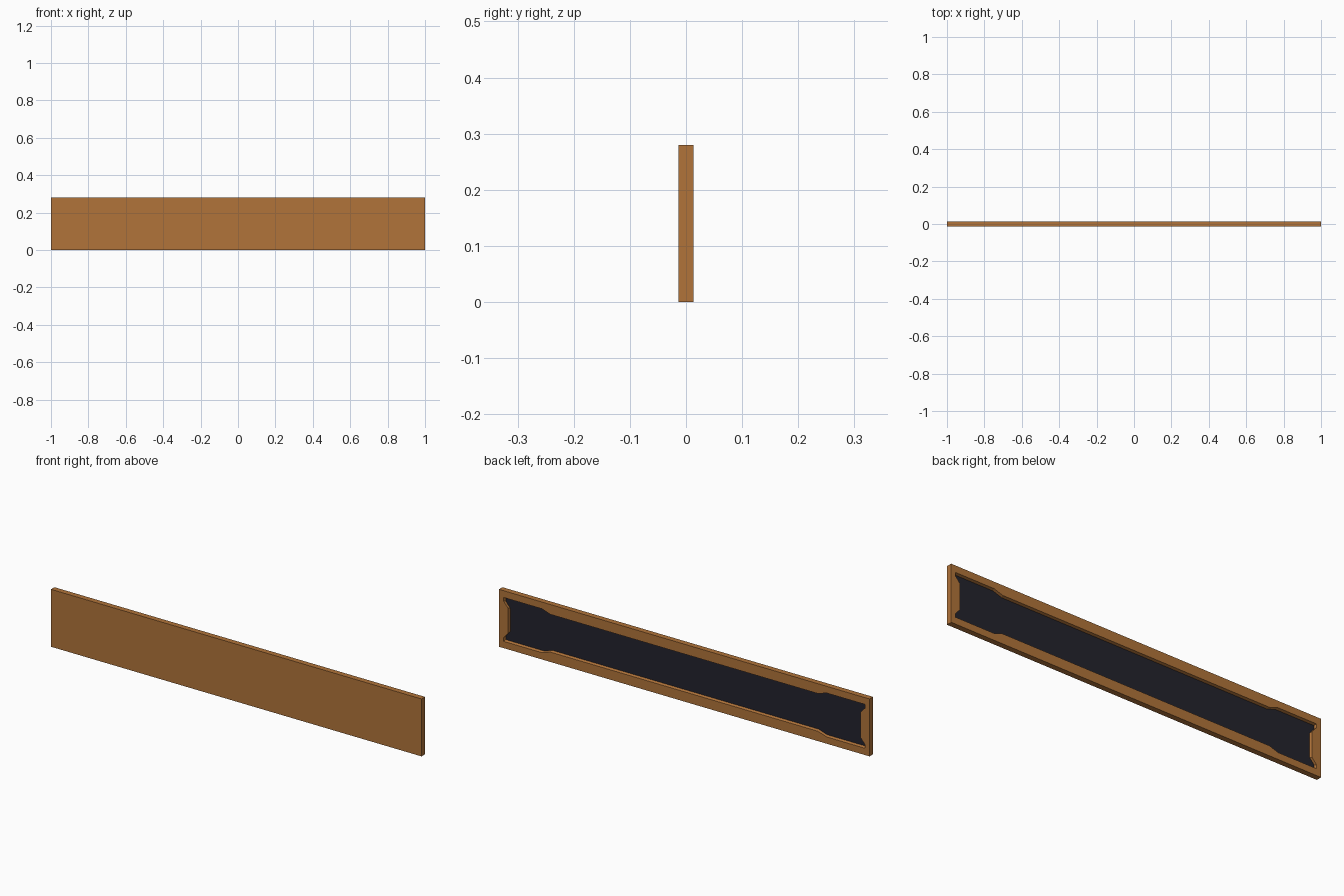
import bpy, bmesh

if "Cube" in bpy.data.objects:
    bpy.data.objects.remove(bpy.data.objects["Cube"])

L, T, H = 1.0, 0.0135, 0.28      # half length, half thickness, height
MID = H / 2
FLOOR_Y = 0.0                    # depth of the recessed panel


def material(name, rgb):
    m = bpy.data.materials.new(name)
    m.diffuse_color = (*rgb, 1)
    m.use_nodes = True
    m.node_tree.nodes["Principled BSDF"].inputs["Base Color"].default_value = m.diffuse_color
    return m


wood = material("warm wood", (0.44, 0.174, 0.042))
dark = material("dark panel", (0.0165, 0.0165, 0.026))

# One quarter of the recess outline (x, height from the centre line)
quarter = [(0.952, 0.062), (0.976, 0.090), (0.976, 0.107), (0.768, 0.107), (0.722, 0.092)]


def outline(inset):
    """Mirror the quarter into the whole closed outline."""
    q = [(x - inset, z - inset) for x, z in quarter]
    half = q + [(-x, z) for x, z in reversed(q)]
    return half + [(-x, -z) for x, z in half]


def ring(bm, pts, y):
    return [bm.verts.new((x, y, MID + z)) for x, z in pts]


def walls(bm, a, b):
    n = len(a)
    for i in range(n):
        j = (i + 1) % n
        bm.faces.new((a[i], a[j], b[j], b[i]))


def make_object(name, bm, mat):
    bmesh.ops.recalc_face_normals(bm, faces=bm.faces)
    me = bpy.data.meshes.new(name)
    bm.to_mesh(me)
    bm.free()
    me.materials.append(mat)
    ob = bpy.data.objects.new(name, me)
    bpy.context.collection.objects.link(ob)
    return ob


# Board: flat front, plain edges, back cut by the shaped recess
bm = bmesh.new()
rect = [(L, MID), (-L, MID), (-L, -MID), (L, -MID)]
front = ring(bm, rect, -T)
back = ring(bm, rect, T)
bm.faces.new(front)
walls(bm, front, back)
rim = ring(bm, outline(0), T)
floor = ring(bm, outline(0.004), FLOOR_Y)
edges = []
for loop in (back, rim):
    for i, v in enumerate(loop):
        w = loop[(i + 1) % len(loop)]
        edges.append(bm.edges.get((v, w)) or bm.edges.new((v, w)))
bmesh.ops.triangle_fill(bm, edges=edges, use_beauty=True)
walls(bm, rim, floor)
bm.faces.new(floor)
make_object("board", bm, wood)

# Dark panel lying on the recess floor
bm = bmesh.new()
low = ring(bm, outline(0.005), FLOOR_Y)
top = ring(bm, outline(0.005), FLOOR_Y + 0.002)
walls(bm, low, top)
bm.faces.new(top)
bm.faces.new(low)
make_object("recessed_panel", bm, dark)
